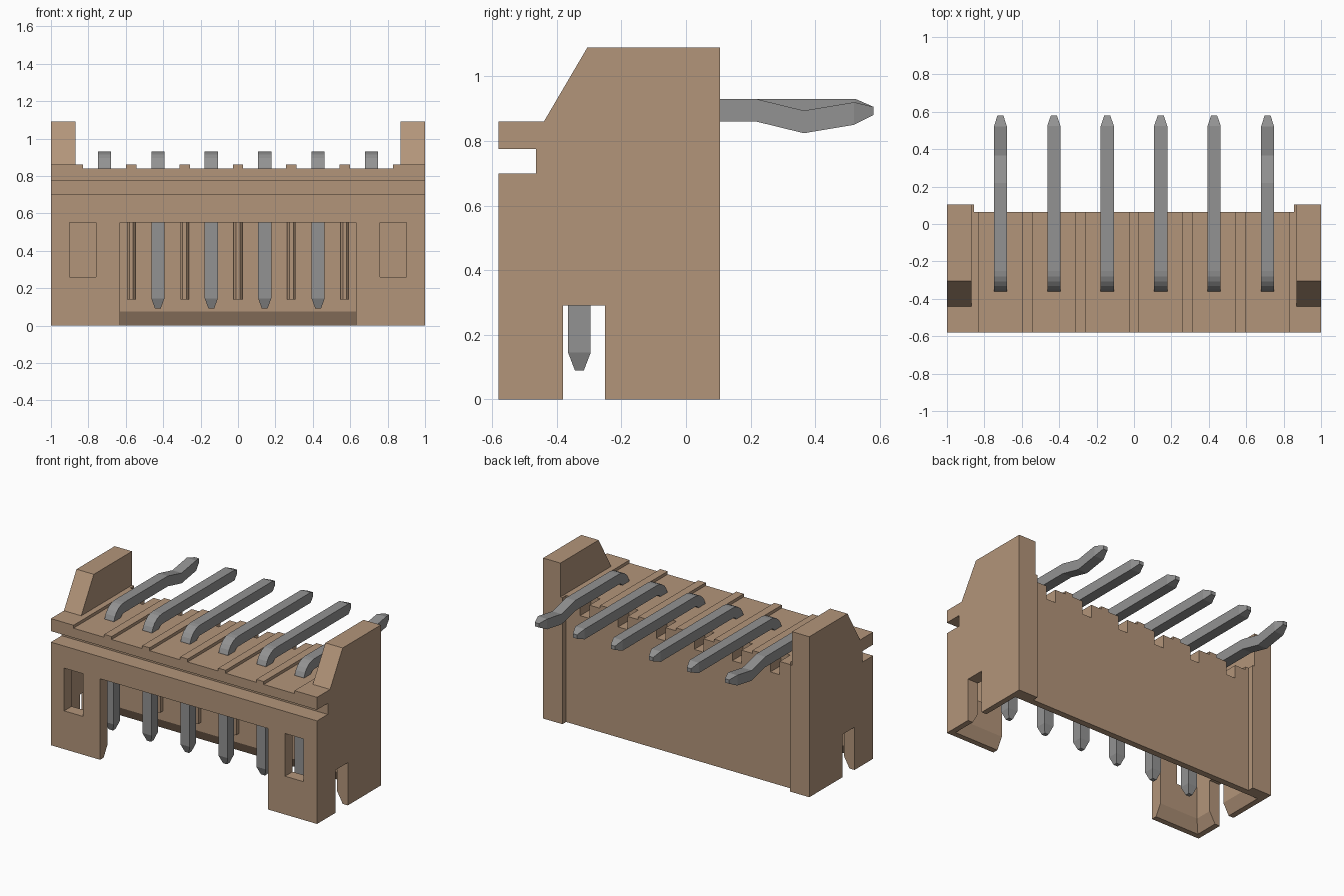
import bpy, bmesh, math
from mathutils import Vector

cube = bpy.data.objects.get("Cube")
if cube:
    bpy.data.objects.remove(cube, do_unlink=True)


def material(name, rgb, rough):
    m = bpy.data.materials.new(name)
    m.use_nodes = True
    m.diffuse_color = (*rgb, 1)
    node = m.node_tree.nodes["Principled BSDF"]
    node.inputs["Base Color"].default_value = (*rgb, 1)
    node.inputs["Roughness"].default_value = rough
    return m


TAN = material("tan_plastic", (0.45, 0.30, 0.195), 0.6)
GREY = material("grey_metal", (0.29, 0.29, 0.29), 0.5)


def loft(name, rings, mat):
    """Closed solid through a row of equal-sized rings."""
    bm = bmesh.new()
    rows = [[bm.verts.new(p) for p in ring] for ring in rings]
    n = len(rows[0])
    for a, b in zip(rows, rows[1:]):
        for i in range(n):
            j = (i + 1) % n
            bm.faces.new((a[i], a[j], b[j], b[i]))
    bm.faces.new(rows[0])
    bm.faces.new(rows[-1])
    bmesh.ops.recalc_face_normals(bm, faces=bm.faces)
    me = bpy.data.meshes.new(name)
    bm.to_mesh(me)
    bm.free()
    me.materials.append(mat)
    ob = bpy.data.objects.new(name, me)
    bpy.context.collection.objects.link(ob)
    return ob


def prism_x(name, x0, x1, profile):
    return loft(name, [[(x, y, z) for y, z in profile] for x in (x0, x1)], TAN)


def rect(x0, x1, y0, y1, z):
    return [(x0, y0, z), (x1, y0, z), (x1, y1, z), (x0, y1, z)]


def box(name, x0, x1, y0, y1, z0, z1):
    return loft(name, [rect(x0, x1, y0, y1, z) for z in (z0, z1)], TAN)


def combine(target, tool, operation):
    mod = target.modifiers.new(operation, 'BOOLEAN')
    mod.operation = operation
    mod.solver = 'EXACT'
    mod.object = tool
    bpy.context.view_layer.objects.active = target
    bpy.ops.object.modifier_apply(modifier=mod.name)
    bpy.data.objects.remove(tool, do_unlink=True)


PITCH = 2 / 7
FRONT, BACK, TOP = -0.58, 0.065, 0.84
pin_x = [(i - 2.5) * PITCH for i in range(6)]
rib_x = [(i - 2) * PITCH for i in range(5)]

# Housing block, end blocks and raised ears
housing = box("housing", -0.9, 0.9, FRONT, BACK, 0, TOP)
ear_profile = [(-0.5, 0.7), (-0.5, 0.86), (-0.44, 0.86), (-0.305, 1.09),
               (0.105, 1.09), (0.105, 0.7)]
for s in (-1, 1):
    def span(a, b):
        return sorted((s * a, s * b))
    combine(housing, box("end_block", *span(0.87, 1), FRONT, 0.105, 0, 0.86), 'UNION')
    combine(housing, box("end_post", *span(0.855, 0.95), 0, 0.105, 0, 0.86), 'UNION')
    combine(housing, box("end_step", *span(0.83, 0.95), FRONT, BACK, 0.8, 0.86), 'UNION')
    combine(housing, prism_x("ear", *span(0.87, 1), ear_profile), 'UNION')

# Low ribs across the top
for x in rib_x:
    combine(housing, box("top_rib", x - 0.028, x + 0.028, FRONT, BACK, 0.8, 0.86), 'UNION')

# Cavity with a flared mouth
flare, mouth = 0.045, 0.075
cx, cy0, cy1 = 0.92, -0.50, -0.02
cavity = loft("cavity_cutter", [
    rect(-cx - flare, cx + flare, cy0 - flare, cy1 + flare, -0.005),
    rect(-cx, cx, cy0, cy1, mouth),
    rect(-cx, cx, cy0, cy1, 0.55)], TAN)
combine(housing, cavity, 'DIFFERENCE')

# Front groove, front opening, side slots, small windows, rear pin notches
cuts = [(-1.2, 1.2, -0.7, -0.465, 0.70, 0.775),
        (-0.63, 0.63, -0.7, -0.4, -0.1, 0.55),
        (-1.2, 1.2, -0.38, -0.25, -0.1, 0.29),
        (0.76, 0.90, -0.7, -0.4, 0.26, 0.55),
        (-0.90, -0.76, -0.7, -0.4, 0.26, 0.55)]
cuts += [(x - 0.035, x + 0.035, -0.05, 0.2, 0.75, 0.95) for x in pin_x]
for c in cuts:
    combine(housing, box("cutter", *c), 'DIFFERENCE')

# Ribs inside the back wall
for x in rib_x:
    ring = [(x - 0.023, -0.01), (x - 0.023, -0.05), (x - 0.01, -0.065),
            (x + 0.01, -0.065), (x + 0.023, -0.05), (x + 0.023, -0.01)]
    rib = loft("inner_rib", [[(px, py, z) for px, py in ring] for z in (0.14, 0.56)], TAN)
    combine(housing, rib, 'UNION')

# Bent pins: stations of (y, z, angle, half thickness, half width)
H = 0.035
bend = [(-0.25 - 0.08 * math.cos(a), 0.815 + 0.08 * math.sin(a), a, H, H)
        for a in (math.radians(15 * k) for k in range(7))]
leg = [(-0.33, 0.09, 0, 0.014, 0.015), (-0.33, 0.145, 0, H, H)]
UP = math.pi / 2
straight = [(0.525, 0.895, UP, H, H), (0.58, 0.893, UP, 0.013, 0.016)]
kinked = [(0.218, 0.895, UP, H, H), (0.365, 0.859, UP, H, H),
          (0.52, 0.885, UP, H, H), (0.58, 0.893, UP, 0.013, 0.016)]


def pin(name, x, tail):
    rings = []
    for y, z, a, t, w in leg + bend + tail:
        c = Vector((x, y, z))
        n = Vector((0, -math.cos(a), math.sin(a))) * t
        side = Vector((w, 0, 0))
        rings.append([c + n - side, c + n + side, c - n + side, c - n - side])
    return loft(name, rings, GREY)


for i, x in enumerate(pin_x):
    pin(f"pin_{i + 1}", x, kinked if i in (0, 5) else straight)
